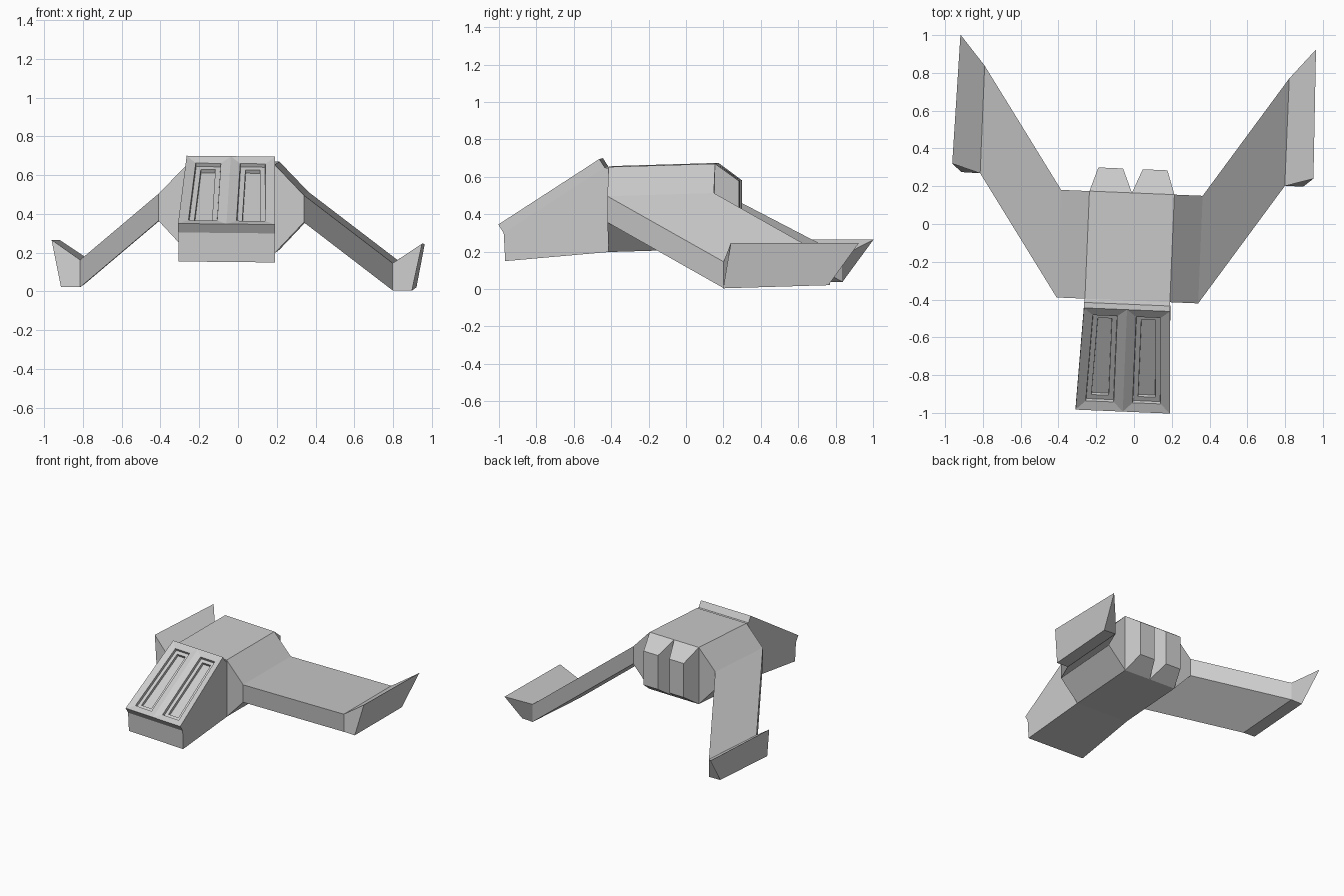
import bpy, bmesh
from math import radians
from mathutils import Matrix, Vector

if "Cube" in bpy.data.objects:
    bpy.data.objects.remove(bpy.data.objects["Cube"])

# The whole craft sits slightly yawed, pitched and rolled
TILT = Matrix(((1, 0, 0, 0), (0, 1, 0, 0), (-0.009, 0.03, 1, 0), (0, 0, 0, 1)))
POSE = Matrix.Translation((-0.018, 0, 0)) @ TILT @ Matrix.Rotation(radians(-2.4), 4, 'Z')


def finish(name, bm):
    bmesh.ops.recalc_face_normals(bm, faces=bm.faces[:])
    bm.transform(POSE)
    mesh = bpy.data.meshes.new(name)
    bm.to_mesh(mesh)
    bm.free()
    obj = bpy.data.objects.new(name, mesh)
    bpy.context.collection.objects.link(obj)
    return obj


def loft(*loops):
    """Closed solid through matching loops of points."""
    bm = bmesh.new()
    rings = [[bm.verts.new(p) for p in loop] for loop in loops]
    n = len(rings[0])
    for a, b in zip(rings, rings[1:]):
        for i in range(n):
            j = (i + 1) % n
            bm.faces.new((a[i], a[j], b[j], b[i]))
    bm.faces.new(rings[0][::-1])
    bm.faces.new(rings[-1])
    return bm


def rect(x0, x1, z0, z1, y):
    return [(x0, y, z0), (x1, y, z0), (x1, y, z1), (x0, y, z1)]


# Octagonal hull
half = [(0.225, 0.212), (0.375, 0.372), (0.375, 0.512), (0.225, 0.667)]
outline = half + [(-x, z) for x, z in reversed(half)]
finish("hull", loft(*[[(x, y, z) for x, z in outline] for y in (-0.405, 0.165)]))

for s, side in ((-1, "left"), (1, "right")):
    # Tapered engine block on the rear face
    finish(side + "_engine", loft(rect(0, s * 0.225, 0.212, 0.667, 0.165),
                                  rect(s * 0.052, s * 0.183, 0.298, 0.57, 0.292)))
    # Swept, drooping wing
    root = [(s * 0.375, y, z) for y, z in
            ((-0.405, 0.372), (-0.405, 0.512), (0.165, 0.512), (0.165, 0.372))]
    tip = [(s * 0.807, y, z) for y, z in
           ((0.235, 0.006), (0.235, 0.147), (0.805, 0.147), (0.805, 0.006))]
    finish(side + "_wing", loft(root, tip))
    # Flared winglet turned up at the wing tip
    flare = [(s * 0.906, 0.237, 0.006), (s * 0.957, 0.28, 0.248),
             (s * 0.942, 0.964, 0.226), (s * 0.906, 0.80, 0.006)]
    finish(side + "_winglet", loft(tip, flare))

# Sloping nose wedge
low, high = Vector((0, -0.965, 0.33)), Vector((0, -0.425, 0.664))
profile = [(-0.405, 0.212), (-0.957, 0.18), (low.y, low.z), (high.y, high.z), (-0.405, 0.66)]
width = [0.226, 0.248, 0.25, 0.228, 0.226]
finish("nose", loft(*[[(s * w, y, z) for w, (y, z) in zip(width, profile)] for s in (-1, 1)]))

# Raised nose cover, split in two halves with sunken slots
up = Vector((1, 0, 0)).cross(high - low).normalized()
rows = []
for x_low, x_high in ((-0.25, -0.228), (0, 0), (0.25, 0.228)):
    a, b = low + Vector((x_low, 0, 0)), high + Vector((x_high, 0, 0))
    rows.append([a, b, b + up * 0.055, a + up * 0.055])
bm = loft(*rows)
bmesh.ops.recalc_face_normals(bm, faces=bm.faces[:])
panels = [f for f in bm.faces if f.normal.dot(up) > 0.9]
for thickness, depth in ((0.05, -0.012), (0.002, -0.02), (0.026, 0), (0.001, -0.02)):
    bmesh.ops.inset_individual(bm, faces=panels, thickness=thickness, depth=depth,
                               use_even_offset=True)
finish("nose_cover", bm)
